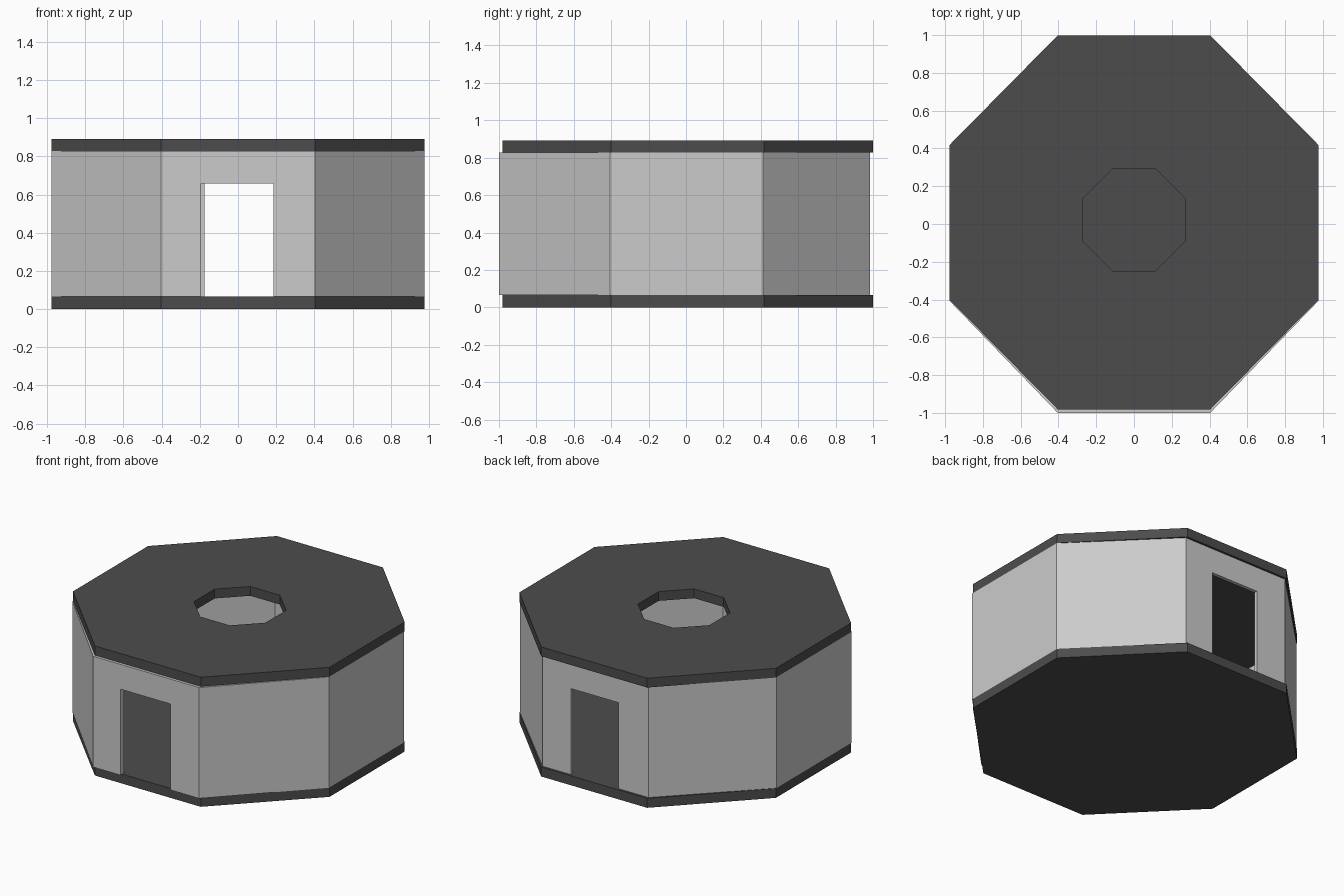
import bpy, bmesh

if "Cube" in bpy.data.objects:
    bpy.data.objects.remove(bpy.data.objects["Cube"])


def grey(name, v):
    mat = bpy.data.materials.new(name)
    mat.diffuse_color = (v, v, v, 1)
    mat.use_nodes = True
    mat.node_tree.nodes["Principled BSDF"].inputs["Base Color"].default_value = mat.diffuse_color
    return mat


dark = grey("dark_grey", 0.073)
mid = grey("mid_grey", 0.56)


def octagon(hx, hy, cy, side_cy=None):
    """Flat-sided octagon outline; side_cy shifts the left and right sides alone."""
    k = 0.413
    s = cy if side_cy is None else side_cy
    right = [(hx, s - k * hy), (hx, s + k * hy), (k * hx, cy + hy)]
    left = [(-x, y) for x, y in right[::-1]]
    return right + left + [(-k * hx, cy - hy), (k * hx, cy - hy)]


def prism(name, outer, z0, z1, inner=None, material=None):
    """Extruded outline, optionally with an eight-sided opening through it."""
    bm = bmesh.new()

    def ring(pts, z):
        return [bm.verts.new((x, y, z)) for x, y in pts]

    def bridge(a, b):
        n = len(a)
        for i in range(n):
            j = (i + 1) % n
            bm.faces.new((a[i], a[j], b[j], b[i]))

    lo, hi = ring(outer, z0), ring(outer, z1)
    bridge(lo, hi)
    if inner:
        ilo, ihi = ring(inner, z0), ring(inner, z1)
        bridge(ihi, ilo)
        bridge(hi, ihi)
        bridge(ilo, lo)
    else:
        bm.faces.new(hi)
        bm.faces.new(lo[::-1])
    bmesh.ops.recalc_face_normals(bm, faces=bm.faces)
    mesh = bpy.data.meshes.new(name)
    bm.to_mesh(mesh)
    bm.free()
    obj = bpy.data.objects.new(name, mesh)
    bpy.context.collection.objects.link(obj)
    if material:
        mesh.materials.append(material)
    return obj


def cut_door(wall, name, x0, x1, y0, y1):
    """Rectangular doorway from the floor up."""
    cutter = prism(name, [(x0, y0), (x1, y0), (x1, y1), (x0, y1)], 0.0, 0.657,
                   material=mid)
    cutter.hide_render = True
    cutter.hide_set(True)
    mod = wall.modifiers.new(name, 'BOOLEAN')
    mod.operation = 'DIFFERENCE'
    mod.solver = 'EXACT'
    mod.object = cutter


slab = octagon(0.977, 0.99, 0.009)

# Floor slab
prism("floor", slab, 0.0, 0.065, material=dark)

# Roof slab with central smoke hole
prism("roof", slab, 0.828, 0.892, octagon(0.272, 0.272, 0.022), dark)

# Thin eight-sided wall, set slightly forward, with front and back doorways
walls = prism("walls", octagon(0.977, 0.992, -0.008, 0.003), 0.065, 0.828,
              octagon(0.945, 0.96, 0.0), mid)
cut_door(walls, "front_door_cutter", -0.195, 0.187, -1.2, -0.7)
cut_door(walls, "back_door_cutter", -0.175, 0.187, 0.7, 1.2)
